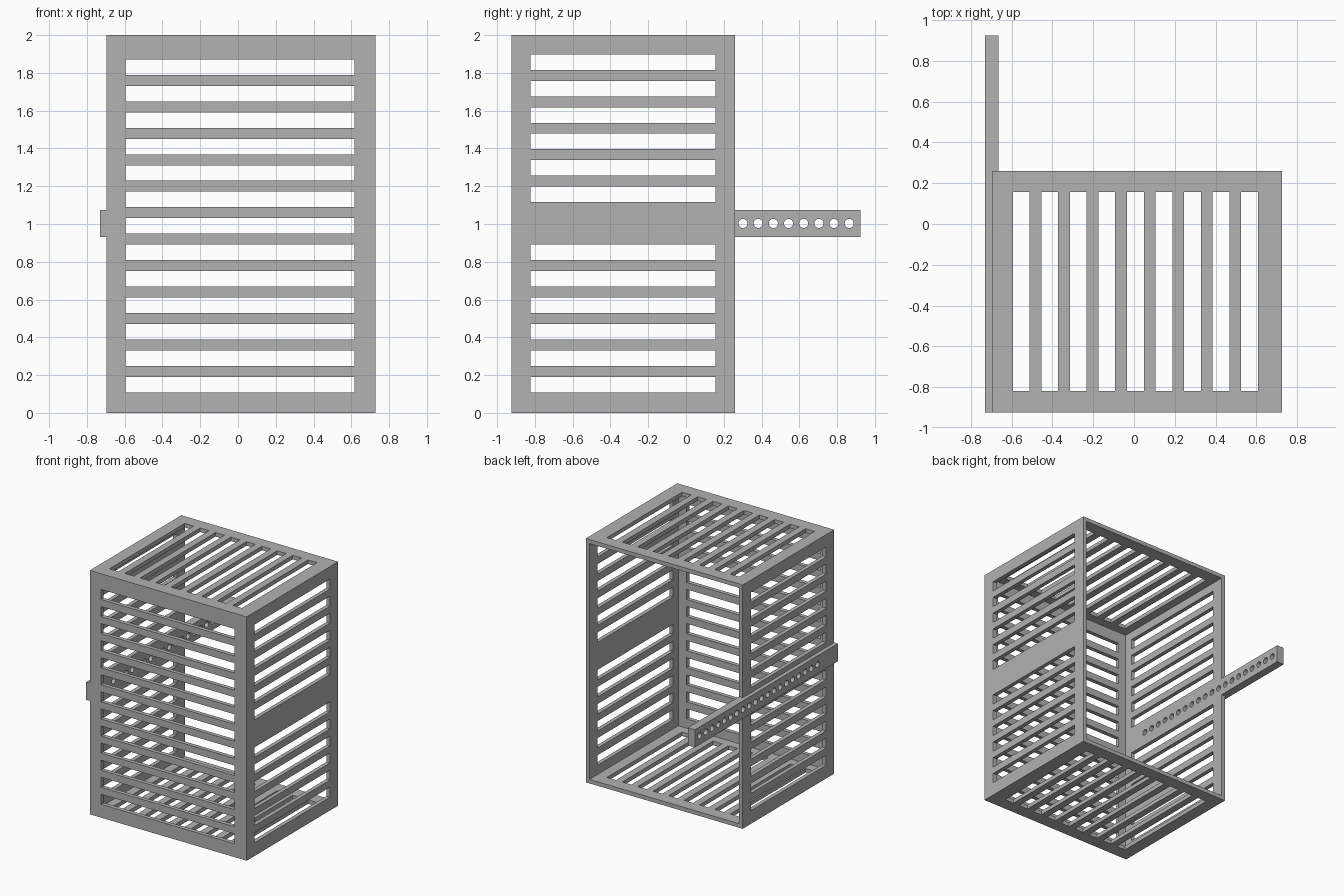
import bpy, bmesh
from mathutils import Matrix, Vector

if "Cube" in bpy.data.objects:
    bpy.data.objects.remove(bpy.data.objects["Cube"], do_unlink=True)

GREY = (0.445, 0.445, 0.445, 1)
grey = bpy.data.materials.new("plain grey")
grey.use_nodes = True
grey.diffuse_color = GREY
grey.node_tree.nodes["Principled BSDF"].inputs["Base Color"].default_value = GREY

# Main dimensions
X0, X1, Y0, Y1, H = -0.697, 0.727, -0.925, 0.26, 2.0
WALL, PITCH, SLOT = 0.033, 0.14, 0.082
BAR = ((-0.73, -0.664), (Y0, 0.925), (0.93, 1.075))


def add_box(bm, xs, ys, zs):
    lo, hi = (Vector(p) for p in zip(xs, ys, zs))
    bmesh.ops.create_cube(bm, size=1, matrix=Matrix.Translation((lo + hi) / 2)
                          @ Matrix.Diagonal((*(hi - lo), 1)))


def make_object(name, bm):
    mesh = bpy.data.meshes.new(name)
    bm.to_mesh(mesh)
    bm.free()
    mesh.materials.append(grey)
    obj = bpy.data.objects.new(name, mesh)
    bpy.context.collection.objects.link(obj)
    return obj


def boxes(name, *extents):
    bm = bmesh.new()
    for e in extents:
        add_box(bm, *e)
    return make_object(name, bm)


def cut(obj, cutter):
    cutter.hide_render = True
    mod = obj.modifiers.new("cut", "BOOLEAN")
    mod.operation, mod.solver, mod.object = "DIFFERENCE", "EXACT", cutter
    bpy.context.view_layer.objects.active = obj
    bpy.ops.object.modifier_apply(modifier=mod.name)
    bpy.data.objects.remove(cutter, do_unlink=True)


def slots(first, count):
    """Evenly pitched slot ranges starting from the first centre."""
    centres = [first + PITCH * i for i in range(count)]
    return [(c - SLOT / 2, c + SLOT / 2) for c in centres]


# Crate shell, open at the back
crate = boxes("slatted_crate", ((X0, X1), (Y0, Y1), (0, H)))
cut(crate, boxes("cavity", ((X0 + WALL, X1 - WALL), (Y0 + WALL, Y1 + 1), (WALL, H - WALL))))

# Horizontal slots in the front
cut(crate, boxes("front_slots", *[((-0.595, 0.618), (Y0 - 0.1, Y0 + 0.1), z)
                                  for z in slots(0.15, 13)]))
# Two groups of slots through both sides, leaving a solid middle band
cut(crate, boxes("side_slots", *[((X0 - 0.1, X1 + 0.1), (-0.822, 0.155), z)
                                 for z in slots(0.15, 6) + slots(1.157, 6)]))
# Lengthwise slots through top and bottom
cut(crate, boxes("top_slots", *[(x, (-0.818, 0.157), (-0.1, H + 0.1))
                                for x in slots(-0.553, 9)]))
# Housing for the bar in the side wall
cut(crate, boxes("bar_notch", (BAR[0], (Y0 - 0.1, Y1 + 0.1), BAR[2])))

# Long bar with a row of round holes
bar = boxes("perforated_bar", BAR)
bm = bmesh.new()
for i in range(20):
    place = Matrix.Translation((-0.7, 0.864 - 0.0803 * i, 1.003))
    bmesh.ops.create_cone(bm, cap_ends=True, segments=24, radius1=0.024, radius2=0.024,
                          depth=0.3, matrix=place @ Matrix.Rotation(1.5708, 4, "Y"))
cut(bar, make_object("bar_holes", bm))
